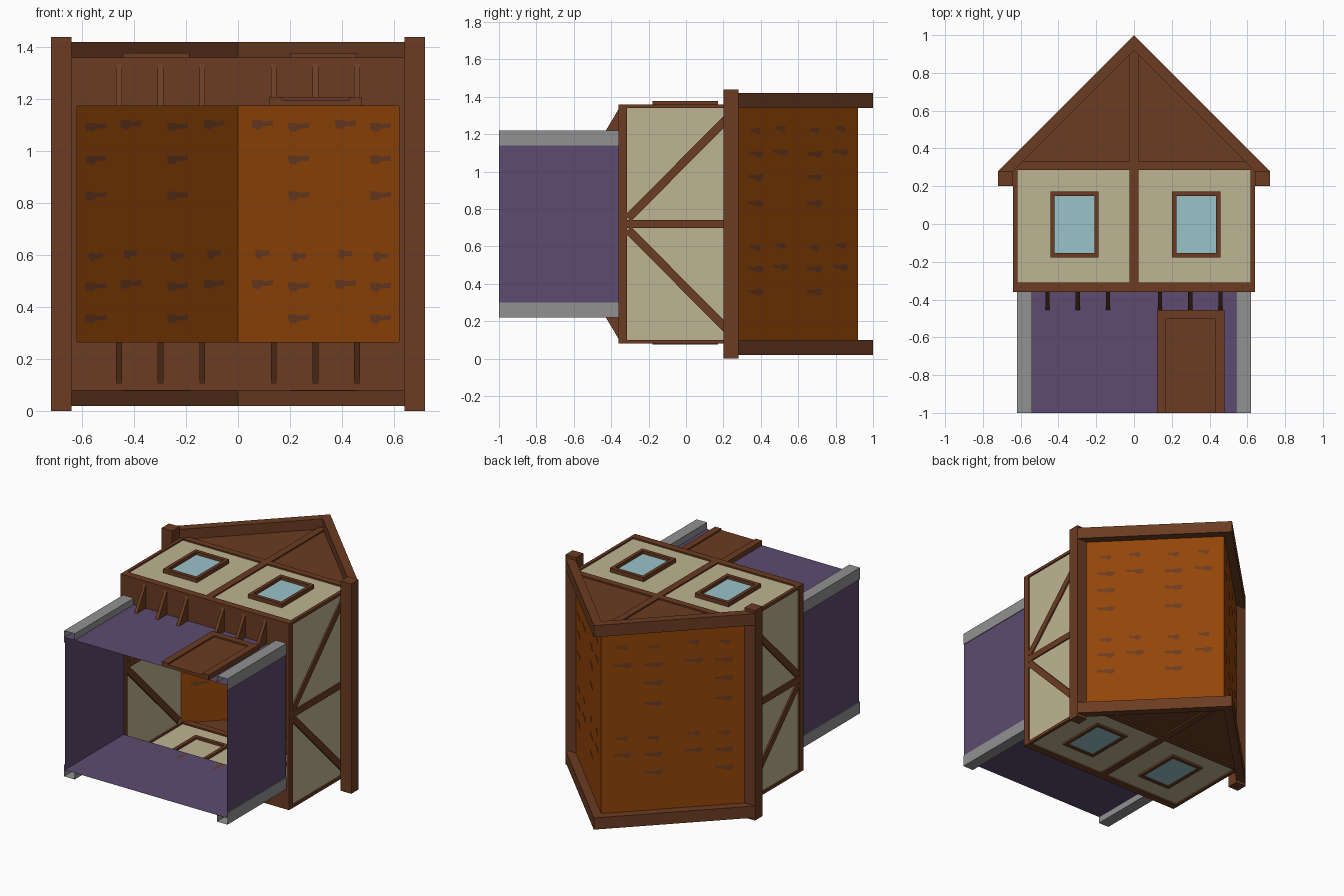
import bpy, bmesh, math
from mathutils import Vector

if "Cube" in bpy.data.objects:
    bpy.data.objects.remove(bpy.data.objects["Cube"])

# ---- colours (sRGB 0-255 -> linear) ----
def mat(name, *rgb):
    m = bpy.data.materials.new(name)
    m.diffuse_color = [((c / 255 + .055) / 1.055) ** 2.4 for c in rgb] + [1]
    m.use_nodes = True
    m.node_tree.nodes["Principled BSDF"].inputs["Base Color"].default_value = m.diffuse_color
    return m

TIMBER = mat("timber brown", 107, 60, 34)
PLASTER = mat("plaster beige", 191, 181, 146)
LOWER = mat("lower wall purple", 92, 75, 112)
STONE = mat("corner grey", 145, 145, 145)
ROOF = mat("roof orange", 147, 69, 8)
GLASS = mat("glass blue", 154, 194, 201)

CZ = 0.72  # the house lies on its back: its up is +y, its depth runs along z
def dz(s, d):
    """World z at signed depth d from the middle."""
    return CZ + s * d

# ---- helpers ----
def build(name, m, verts, faces):
    bm = bmesh.new()
    vs = [bm.verts.new(v) for v in verts]
    for f in faces:
        bm.faces.new([vs[i] for i in f])
    bmesh.ops.recalc_face_normals(bm, faces=bm.faces)
    me = bpy.data.meshes.new(name)
    bm.to_mesh(me)
    bm.free()
    me.materials.append(m)
    ob = bpy.data.objects.new(name, me)
    bpy.context.collection.objects.link(ob)
    return ob

def prism(name, m, pts, axis, a, b):
    """Extrude a 2D outline along an axis; a == b gives a flat sheet."""
    def put(p, t):
        p = list(p)
        p.insert(axis, t)
        return p
    n = len(pts)
    if a == b:
        return build(name, m, [put(p, a) for p in pts], [range(n)])
    sides = [(i, (i + 1) % n, (i + 1) % n + n, i + n) for i in range(n)]
    return build(name, m, [put(p, a) for p in pts] + [put(p, b) for p in pts],
                 [range(n), range(n, 2 * n)] + sides)

def rect(a, b, c, d):
    return [(a, c), (b, c), (b, d), (a, d)]

def box(name, m, x0, x1, y0, y1, z0, z1):
    return prism(name, m, rect(x0, x1, y0, y1), 2, z0, z1)

def bar(p, q, w):
    """Outline of a straight bar of width w."""
    p, q = Vector(p), Vector(q)
    d = (q - p).normalized() * w / 2
    n = Vector((-d.y, d.x))
    return [tuple(v) for v in (p + n, q + n, q - n, p - n)]

# ---- lower storey: open-ended wall sheets and grey corner strips ----
for s in (-1, 1):
    prism("lower_long_wall", LOWER, rect(-.615, .615, -1, -.36), 2, dz(s, .455), dz(s, .455))
    prism("lower_side_wall", LOWER, rect(-1, -.36, CZ - .455, CZ + .455), 0, s * .615, s * .615)
    for t in (-1, 1):
        outline = [(s * .615, dz(t, .42)), (s * .62, dz(t, .42)), (s * .62, dz(t, .5)),
                   (s * .54, dz(t, .5)), (s * .54, dz(t, .455))]
        for p, q in zip(outline, outline[1:]):
            build("corner_strip", STONE, [(p[0], -1, p[1]), (q[0], -1, q[1]),
                  (q[0], -.36, q[1]), (p[0], -.36, p[1])], [(0, 1, 2, 3)])

# ---- door ----
D = CZ + .455
box("door_panel", TIMBER, .17, .43, -1, -.5, D, D + .022)
box("door_left_frame", TIMBER, .122, .17, -1, -.455, D, D + .033)
box("door_right_frame", TIMBER, .43, .478, -1, -.455, D, D + .033)
box("door_lintel", TIMBER, .17, .43, -.5, -.455, D, D + .033)

# ---- upper storey, front and back ----
for s in (-1, 1):
    prism("upper_panel", PLASTER, rect(-.63, .63, -.35, .3), 2, dz(s, .63), dz(s, .63))
    prism("gable_panel", TIMBER, [(-.64, .28), (.64, .28), (0, .92)], 2, dz(s, .63), dz(s, .63))
    z0, z1 = sorted((dz(s, .455), dz(s, .64)))
    prism("jetty_underside", TIMBER, rect(-.64, .64, z0, z1), 1, -.36, -.36)
    zi, zo = sorted((dz(s, .62), dz(s, .64)))
    box("sill_beam", TIMBER, -.64, .64, -.36, -.31, zi, zo)
    box("wall_plate", TIMBER, -.64, .64, .285, .33, zi, zo)
    box("centre_post", TIMBER, -.024, .024, -.31, .92, zi, zo)
    for t in (-1, 1):
        x0, x1 = sorted((t * .618, t * .64))
        box("corner_post", TIMBER, x0, x1, -.31, .285, zi, zo)
    # windows: four-piece frame and glass, the back ones set deeper
    for cx in (-.315, .33):
        wi, wo = sorted((dz(s, .615), dz(s, .658 if s > 0 else .643)))
        for t in (-1, 1):
            e = sorted((cx + t * .105, cx + t * .128))
            box("window_jamb", TIMBER, e[0], e[1], -.178, .172, wi, wo)
        box("window_sill", TIMBER, cx - .105, cx + .105, -.178, -.153, wi, wo)
        box("window_head", TIMBER, cx - .105, cx + .105, .147, .172, wi, wo)
        ga, gb = sorted((dz(s, .632), dz(s, .637)))
        box("window_glass", GLASS, cx - .105, cx + .105, -.153, .147, ga, gb)
    # brackets under the jetty
    for bx in (-.458, -.298, -.138, .138, .298, .458):
        tri = [(-.36, dz(s, .455)), (-.36, dz(s, .615)), (-.455, dz(s, .455))]
        prism("jetty_bracket", TIMBER, tri, 0, bx - .011, bx + .011)

# ---- upper storey, left and right sides ----
for s in (-1, 1):
    prism("side_panel", PLASTER, rect(-.35, .28, CZ - .63, CZ + .63), 0, s * .63, s * .63)
    a, b = s * .62, s * .64
    prism("side_sill", TIMBER, rect(-.36, -.315, CZ - .64, CZ + .64), 0, a, b)
    prism("side_mid_beam", TIMBER, rect(-.315, .28, CZ - .022, CZ + .022), 0, a, b)
    for t in (-1, 1):
        prism("side_brace", TIMBER, bar((-.31, dz(t, .03)), (.25, dz(t, .595)), .045), 0, a, b)

# ---- roof: sheets, eaves beams and barge boards ----
for s in (-1, 1):
    build("roof_slope", ROOF, [(0, .92, CZ - .63), (s * .64, .28, CZ - .63),
          (s * .64, .28, CZ + .63), (0, .92, CZ + .63)], [(0, 1, 2, 3)])
    x0, x1 = sorted((s * .64, s * .72))
    box("eaves_beam", TIMBER, x0, x1, .2, .28, 0, 1.44)
    chevron = [(-.72, .28), (-.64, .28), (0, .92), (.64, .28), (.72, .28), (0, 1)]
    prism("barge_board", TIMBER, chevron, 2, dz(s, .62), dz(s, .70))

# ---- scattered tile marks: flat plates just off both faces of the roof ----
ROWS = {1.23: (1, .6), 1.105: (1, 1), .98: (0, 1), .84: (0, 1), .605: (1, .65),
        .49: (1, 1), .367: (0, 1)}
SHAPE = [(-.5, .4), (-.1, .4), (.1, .25), (.5, .4), (.5, -.15), (.0, -.25), (-.15, -.6), (-.45, -.4)]
for z, (full, k) in ROWS.items():
    for i, cx in enumerate((.235, .55, .415, .095)):
        if i > 1 and not full:
            continue
        for s in (-1, 1):
            pts = [(cx + s * u * .082 * k, z + v * .036 - .01 * (i < 2)) for u, v in SHAPE]
            for o in (-.002, .002):
                build("tile_mark", TIMBER, [(s * (x + o), .92 - x + o, zz) for x, zz in pts],
                      [range(len(pts))])
